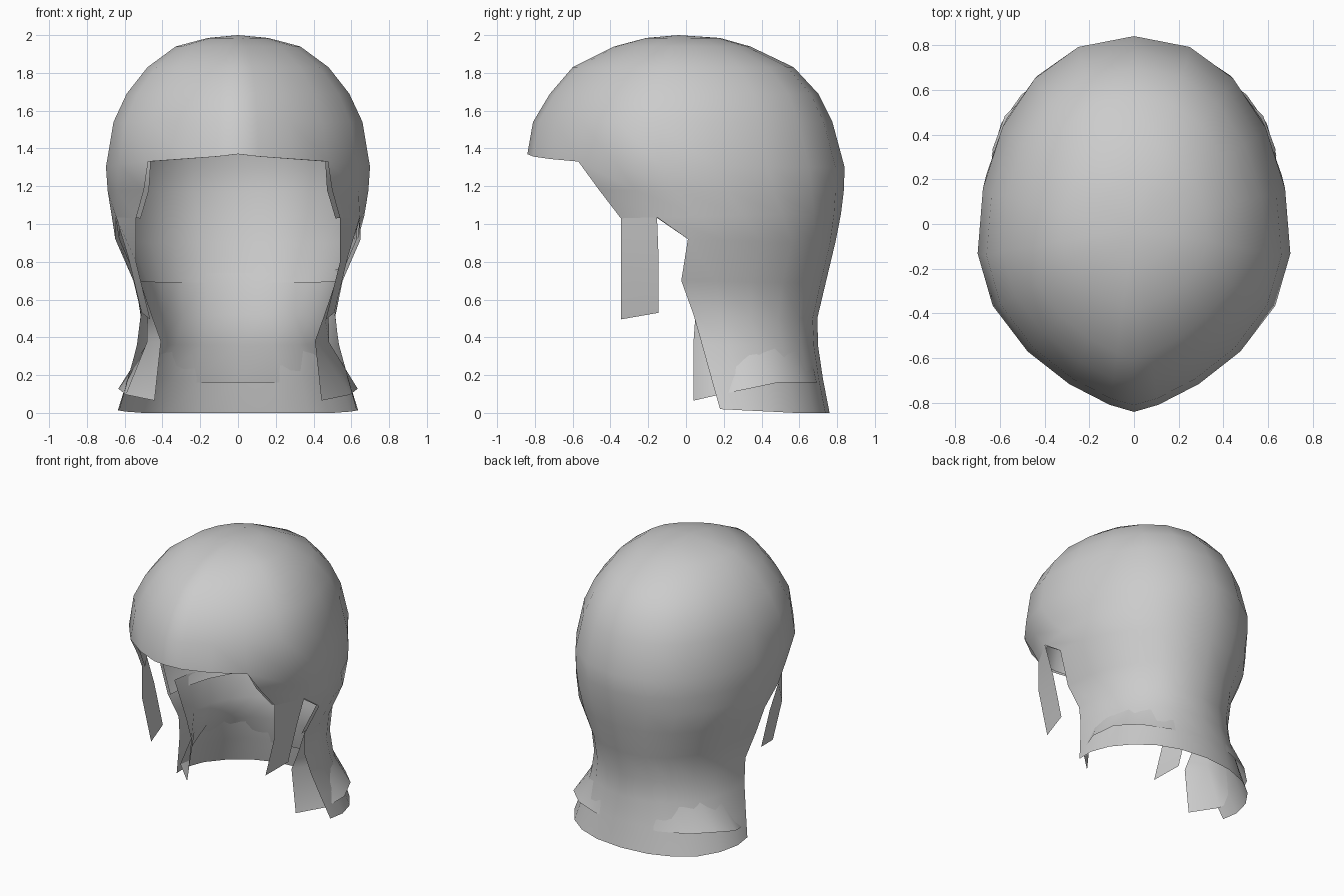
import bpy, bmesh, math

if "Cube" in bpy.data.objects:
    bpy.data.objects.remove(bpy.data.objects["Cube"])

mat = bpy.data.materials.new("hair grey")
mat.diffuse_color = (0.6, 0.6, 0.6, 1)
mat.use_nodes = True
mat.node_tree.nodes["Principled BSDF"].inputs["Base Color"].default_value = mat.diffuse_color

K = 3                      # columns from the centre front to the rim corner
N = K + 7                  # columns from the centre front to the centre back
CORNER = math.radians(50.6)
FULL = [CORNER * j / K for j in range(K)] + \
       [CORNER + (math.pi - CORNER) * j / (N - K) for j in range(N - K + 1)]


def half_row(row, inset=0.0):
    """Points of one cross-section from its front edge round to the back, x >= 0."""
    z0, z1, k, ys, yc, bf, yb, a = row
    bf, bb, a = bf - inset, yb - inset - yc, a - inset
    if k == 0:
        angles = FULL
    else:
        start = math.acos(max(-1, min(1, (yc - ys) / (bf if ys < yc else bb))))
        angles = [start + (math.pi - start) * j / (N - k) for j in range(N - k + 1)]
    pts = {}
    for j, t in enumerate(angles):
        c, s = math.cos(t), max(0.0, math.sin(t))
        f = (t - angles[0]) / (math.pi - angles[0])
        x = a * s ** (1.5 if c > 0 else 0.9)
        z = z0 + (z1 - z0) * min(1, 2 * f) - (inset if z0 > 1.4 else 0)
        pts[k + j] = (x, yc - c * (bf if c > 0 else bb), z)
    return pts


def add_object(name, bm):
    bmesh.ops.remove_doubles(bm, verts=bm.verts, dist=0.0005)
    for f in bm.faces:
        f.smooth = True
    me = bpy.data.meshes.new(name)
    bm.to_mesh(me)
    bm.free()
    me.materials.append(mat)
    ob = bpy.data.objects.new(name, me)
    bpy.context.collection.objects.link(ob)
    return ob


def sheet(name, rows, inset=0.0, pole=None):
    """Loft mirrored open or closed cross-sections into one surface."""
    bm = bmesh.new()
    grid = [half_row(r, inset) for r in rows]
    for side in (1, -1):
        rings = [{j: bm.verts.new((side * p[0], p[1], p[2])) for j, p in g.items()}
                 for g in grid]
        for up, low in zip(rings, rings[1:]):
            for j in range(max(min(up), min(low)), N):
                q = [up[j], low[j], low[j + 1], up[j + 1]]
                bm.faces.new(q if side > 0 else q[::-1])
        if pole:
            top = bm.verts.new((0, pole[0], pole[1] - inset))
            for j in range(N):
                q = [top, rings[0][j], rings[0][j + 1]]
                bm.faces.new(q if side > 0 else q[::-1])
    return add_object(name, bm)


def full(z0, z1, yf, yb, a):
    yc = yf + (yb - yf) * 0.44
    return (z0, z1, 0, yf, yc, yc - yf, yb, a)


# Rows: front z, back z, first column, start y, widest y, front depth, back y, half width
crown = [full(1.985, 1.985, -0.21, 0.18, 0.16),
         full(1.94, 1.94, -0.38, 0.34, 0.33),
         full(1.83, 1.83, -0.60, 0.57, 0.48),
         full(1.69, 1.69, -0.72, 0.70, 0.59),
         full(1.54, 1.54, -0.81, 0.775, 0.66),
         full(1.37, 1.30, -0.84, 0.84, 0.70)]
temple = (1.03, 1.05, K, -0.345, 0.0, 0.69, 0.82, 0.67)
sides = [(1.18, 1.17, K, -0.46, -0.05, 0.69, 0.835, 0.69),
         temple,
         (0.92, 0.90, K + 1, 0.01, 0.02, 0.5, 0.79, 0.65),
         (0.70, 0.69, K + 1, -0.025, 0.0, 0.5, 0.74, 0.555)]
neck = [(0.52, 0.50, K + 1, 0.04, 0.10, 0.4, 0.695, 0.52),
        (0.36, 0.35, K + 1, 0.085, 0.13, 0.4, 0.70, 0.54),
        (0.18, 0.18, K + 1, 0.135, 0.19, 0.4, 0.725, 0.59),
        (0.02, 0.00, K + 1, 0.18, 0.25, 0.4, 0.76, 0.64)]
under = [(0.78, 0.74, K + 1, 0.04, 0.08, 0.4, 0.73, 0.55),
         (0.52, 0.52, K + 1, 0.05, 0.15, 0.4, 0.67, 0.48),
         (0.38, 0.36, K + 1, 0.04, 0.25, 0.45, 0.675, 0.49),
         (0.065, 0.16, K + 1, 0.04, 0.30, 0.42, 0.72, 0.635)]

# Outer hair, the lining of the cap, and the under layer that flicks out at the neck
sheet("outer_hair", crown + sides + neck, 0.0, (-0.04, 2.0))
sheet("cap_lining", crown + sides, 0.02, (-0.04, 2.0))
sheet("neck_under_layer", under)

# Flat locks hanging in front of the ears
edge = half_row(temple)
lock = [(edge[K], edge[K + 1]),
        ((0.54, -0.345, 0.80), (0.58, -0.145, 0.82)),
        ((0.465, -0.345, 0.495), (0.51, -0.145, 0.53))]
for side, label in ((1, "right"), (-1, "left")):
    bm = bmesh.new()
    rows = [[bm.verts.new((side * p[0], p[1], p[2])) for p in r] for r in lock]
    for up, low in zip(rows, rows[1:]):
        q = [up[0], low[0], low[1], up[1]]
        bm.faces.new(q if side > 0 else q[::-1])
    add_object(label + "_side_lock", bm)
